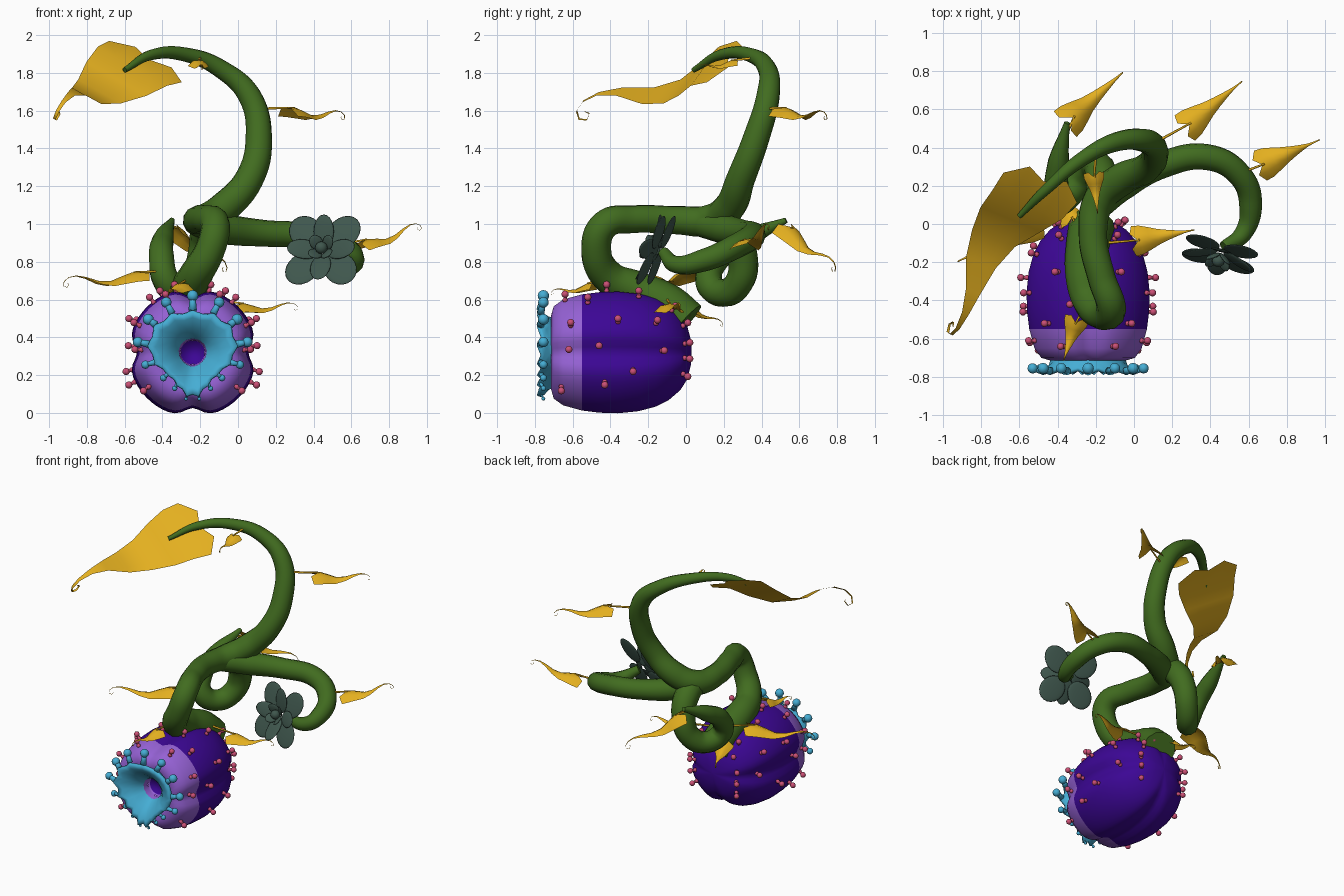
import bpy, bmesh, math
from mathutils import Vector, Matrix

if "Cube" in bpy.data.objects:
    bpy.data.objects.remove(bpy.data.objects["Cube"])

def material(name, rgb):
    m = bpy.data.materials.new(name)
    m.diffuse_color = (*rgb, 1)
    m.use_nodes = True
    m.node_tree.nodes["Principled BSDF"].inputs["Base Color"].default_value = m.diffuse_color
    return m

GREEN = material("vine green", (0.053, 0.15, 0.014))
YELLOW = material("leaf yellow", (0.77, 0.43, 0.014))
DARK = material("deep purple", (0.045, 0.002, 0.30))
LIGHT = material("light purple", (0.30, 0.12, 0.66))
CYAN = material("mouth cyan", (0.06, 0.42, 0.66))
PINK = material("knob pink", (0.60, 0.08, 0.18))
SLATE = material("flower slate", (0.05, 0.095, 0.075))

def finish(bm, name, mats, normals=True):
    if normals:
        bmesh.ops.recalc_face_normals(bm, faces=bm.faces)
    me = bpy.data.meshes.new(name)
    bm.to_mesh(me)
    bm.free()
    for m in mats:
        me.materials.append(m)
    for p in me.polygons:
        p.use_smooth = True
    ob = bpy.data.objects.new(name, me)
    bpy.context.collection.objects.link(ob)
    return ob

def tube(name, pts, mat, sides=4):
    """Tapered tube through (x, y, z, radius) points."""
    cu = bpy.data.curves.new(name, 'CURVE')
    cu.dimensions = '3D'
    cu.bevel_depth = 1
    cu.bevel_resolution = sides
    cu.use_fill_caps = True
    cu.resolution_u = 8
    sp = cu.splines.new('BEZIER')
    sp.bezier_points.add(len(pts) - 1)
    for bp, (x, y, z, r) in zip(sp.bezier_points, pts):
        bp.co = (x, y, z)
        bp.radius = r
        bp.handle_left_type = bp.handle_right_type = 'AUTO'
    cu.materials.append(mat)
    ob = bpy.data.objects.new(name, cu)
    bpy.context.collection.objects.link(ob)
    bpy.ops.object.select_all(action='DESELECT')
    ob.select_set(True)
    bpy.context.view_layer.objects.active = ob
    bpy.ops.object.convert(target='MESH')

def knob(bm, p, q, stalk, ball):
    """Thin stalk from p to q with a ball at q."""
    p, q = Vector(p), Vector(q)
    rot = (q - p).to_track_quat('Z', 'Y').to_matrix().to_4x4()
    bmesh.ops.create_cone(bm, segments=8, radius1=stalk * 1.5, radius2=stalk, depth=(q - p).length,
                          cap_ends=True, matrix=Matrix.Translation((p + q) / 2) @ rot)
    bmesh.ops.create_uvsphere(bm, u_segments=12, v_segments=8, radius=ball,
                              matrix=Matrix.Translation(q))

def loft(bm, rings, mat_rule):
    vs = [[bm.verts.new(p) for p in r] for r in rings]
    n = len(vs[0])
    for i in range(len(vs) - 1):
        for j in range(n):
            k = (j + 1) % n
            f = bm.faces.new((vs[i][j], vs[i][k], vs[i + 1][k], vs[i + 1][j]))
            f.material_index = mat_rule(i)
    return vs

# lobed pumpkin-like body, lying along y
CX, CZ, SEG = -0.24, 0.32, 64
PROFILE = [(-0.62, 0.2), (-0.69, 0.42), (-0.715, 0.6), (-0.70, 0.76), (-0.65, 0.87), (-0.55, 0.955),
           (-0.46, 0.99), (-0.36, 1.0), (-0.25, 0.965), (-0.16, 0.89), (-0.09, 0.78),
           (-0.03, 0.62), (0.005, 0.45), (0.025, 0.22), (0.03, 0.02)]

def lobe(a):
    d = abs((a + math.pi / 4) % (math.pi / 2) - math.pi / 4)
    return 0.342 * (1 - 0.14 * math.exp(-(d / 0.2) ** 2))

def on_body(y, s, a):
    r = lobe(a) * s
    return Vector((CX + r * math.cos(a), y, CZ + r * math.sin(a)))

bm = bmesh.new()
rings = [[on_body(y, s, 2 * math.pi * j / SEG) for j in range(SEG)] for y, s in PROFILE]
vs = loft(bm, rings, lambda i: 1 if i < 5 else 0)
bm.faces.new(vs[-1])
finish(bm, "body", [DARK, LIGHT])

# pink knobs scattered on the body, mirrored left and right
def scale_at(y):
    for (y0, s0), (y1, s1) in zip(PROFILE[2:], PROFILE[3:]):
        if min(y0, y1) <= y <= max(y0, y1) and y1 > y0:
            return s0 + (s1 - s0) * (y - y0) / (y1 - y0)
    return 0.5

SPOTS = [(-.64, 65), (-.52, 52), (-.42, 75), (-.61, 27), (-.36, 28), (-.16, 30), (-.62, 3), (-.46, 6),
         (-.13, 2), (-.28, -16), (-.43, -27), (-.66, -38), (-.02, -35), (-.02, 45), (-.01, 15),
         (-.01, -10), (-.02, 70), (-.25, 62), (-.08, 58)]
bm = bmesh.new()
for y, deg in SPOTS:
    for a in (math.radians(deg), math.pi - math.radians(deg)):
        p = on_body(y, scale_at(y), a)
        d = Vector((math.cos(a), max(0, (y + 0.2) * 6), math.sin(a))).normalized()
        knob(bm, p - d * 0.02, p + d * 0.04, 0.008, 0.019)
        bmesh.ops.create_uvsphere(bm, u_segments=10, v_segments=6, radius=.014,
                                  matrix=Matrix.Translation(p + d * .006))
finish(bm, "body_knobs", [PINK])

# funnel mouth: shield-shaped rim with a knob at each point
HALF = [(0, .30, .03), (.14, .265, .028), (.235, .175, .029), (.29, .055, .027), (.25, -.065, .022),
        (.155, -.135, .018), (.095, -.19, .014), (.035, -.245, .010)]
RIM_SCALE = [.78, .82, .88, .84, .82, .84, .88, .92]
points = [(x, z, s, k) for (x, z, s), k in zip(HALF, RIM_SCALE)]
points += [(-x, z, s, k) for x, z, s, k in reversed(points[1:])]
rim = []
for i, (x, z, s, k) in enumerate(points):
    x2, z2, _, k2 = points[(i + 1) % len(points)]
    m = (k + k2) / 4 * .95
    rim += [(x * k, z * k - .01), ((x + x2) * m, (z + z2) * m - .01)]

def mouth_ring(y, k, mix):
    out = []
    for i, (x, z) in enumerate(rim):
        l = math.hypot(x, z)
        r = (k * l) * (1 - mix) + k * 0.2 * mix
        wave = .01 * (1 - mix) * (1 if i % 2 else -1)
        out.append((CX + x / l * r, y + wave, CZ + z / l * r))
    return out

bm = bmesh.new()
loft(bm, [mouth_ring(-0.68, .85, .5), mouth_ring(-0.73, .88, .2), mouth_ring(-0.76, 1.0, 0),
          mouth_ring(-0.78, .97, 0), mouth_ring(-0.77, .83, .1), mouth_ring(-0.735, .62, .4),
          mouth_ring(-0.69, .45, .7), mouth_ring(-0.66, .36, .8)], lambda i: 0)
finish(bm, "mouth_funnel", [CYAN])
bm = bmesh.new()
vs = loft(bm, [mouth_ring(-0.66, .36, .8), mouth_ring(-0.62, .33, 1), mouth_ring(-0.60, .32, 1)],
          lambda i: 1)
bm.faces.new(vs[-1]).material_index = 0
finish(bm, "throat", [DARK, LIGHT])
bm = bmesh.new()
for x, z, s, k in points:
    knob(bm, (CX + x * k * .95, -0.77, CZ + z * k * .95), (CX + x, -0.755, CZ + z), s * 0.5, s)
finish(bm, "mouth_knobs", [CYAN])

# vines
tube("main_stem", [(-.22, 0, .48, .12), (-.24, -.10, .57, .115), (-.26, -.26, .65, .10),
                   (-.23, -.41, .72, .088), (-.15, -.475, .86, .08), (-.12, -.43, .995, .077),
                   (-.17, -.28, 1.025, .074), (-.215, -.05, 1.02, .076), (-.18, .13, 1.02, .085),
                   (-.07, .23, 1.09, .085), (.06, .29, 1.24, .076), (.11, .37, 1.45, .07),
                   (.06, .435, 1.68, .062), (-.09, .43, 1.82, .05), (-.27, .34, 1.895, .038),
                   (-.46, .18, 1.895, .028), (-.60, .04, 1.815, .014)], GREEN)
tube("flower_branch", [(-.2, .08, 1.0, .07), (-.05, .21, .97, .08), (.15, .31, .95, .07),
                       (.38, .35, .935, .068), (.55, .26, .88, .065), (.61, .1, .81, .06),
                       (.57, -.05, .785, .047), (.47, -.12, .85, .03)], GREEN)
tube("coiled_branch", [(-.18, .08, 1.02, .07), (-.17, .23, .96, .085), (-.19, .30, .82, .08),
                       (-.23, .28, .69, .077), (-.31, .19, .635, .074), (-.38, .12, .70, .072),
                       (-.405, .17, .82, .068), (-.395, .32, .92, .057), (-.35, .53, 1.02, .015)], GREEN)

# leaves: (along, rise, width) rows, heart-shaped base and curled tip
ROWS = [(0, 0, 1), (.12, 0, .95), (.25, -.03, .76), (.4, -.07, .52), (.55, -.05, .34), (.7, .01, .19),
        (.82, .04, .09), (.92, .03, .05), (.98, -.01, .04), (.99, -.06, .035), (.95, -.08, .03),
        (.92, -.05, .025), (.94, -.03, .01)]

def leaf(name, base, tip, width, side=None, bow=0.0, stem=None):
    B, T = Vector(base), Vector(tip)
    L = (T - B).length
    d = (T - B).normalized()
    s = Vector(side) if side else d.cross(Vector((0, 0, 1)))
    s = (s - d * s.dot(d)).normalized()
    n = s.cross(d)
    if n.z < 0:
        n = -n
    bm = bmesh.new()
    grid = []
    for i, (u, h, w) in enumerate(ROWS):
        if side and .2 < u < .6:      # the large leaf stays broader
            h, w = h - .02, w + .06
        row = []
        for t in (-1, -.5, 0, .5, 1):
            lobes = (-.04, -.09, 0) if side else (.07, -.05, 0)
            back = lobes[int(abs(t) * 2)] if i == 0 else 0
            sag = -0.6 * width * w * t * t if not side else 0
            row.append(bm.verts.new(B + d * L * (u + back) + n * (h * L + sag)
                                    + s * (width * w * t + bow * math.sin(math.pi * min(u, 1)))))
        grid.append(row)
    for a, b in zip(grid, grid[1:]):
        for j in range(4):
            bm.faces.new((a[j], a[j + 1], b[j + 1], b[j]))
    bm.normal_update()
    bm.faces.ensure_lookup_table()
    if bm.faces[1].normal.z < 0:
        bmesh.ops.reverse_faces(bm, faces=bm.faces)
    finish(bm, name, [YELLOW], False)
    if stem:
        tube(name + "_stalk", [(*stem, .008), (*(B + d * L * .1), .005)], YELLOW, 1)

leaf("large_leaf", (-.49, .19, 1.86), (-.96, -.60, 1.60), .235, (.35, -.22, -.24), -.04)
leaf("upper_leaf", (.27, .505, 1.62), (.57, .75, 1.58), .085, stem=(.1, .42, 1.61))
leaf("right_leaf", (.65, .30, .91), (.97, .44, 1.0), .085, stem=(.54, .26, .89))
leaf("base_right_leaf", (0, -.09, .58), (.32, -.03, .57), .08, stem=(-.16, -.1, .6))
leaf("left_leaf", (-.51, .0, .75), (-.93, -.20, .70), .085, stem=(-.38, .12, .75))
leaf("coil_tip_leaf", (-.34, .54, 1.0), (-.05, .80, .77), .09, stem=(-.36, .45, .99))
leaf("front_leaf", (-.30, -.50, .69), (-.37, -.72, .64), .065, stem=(-.24, -.4, .72))
leaf("top_leaf", (-.21, .26, 1.87), (-.19, .05, 1.83), .055, stem=(-.2, .37, 1.88))
leaf("base_back_leaf", (-.32, .02, .58), (-.38, .20, .47), .07, stem=(-.26, -.08, .58))

# flower: three whorls of cupped petals and a bud
centre = Vector((.45, -.155, .86))
frame = Matrix.Translation(centre) @ Vector((-.25, -1, .40)).to_track_quat('Z', 'Y').to_matrix().to_4x4()
bm = bmesh.new()
for start, r, h, a, b, tilt in ((45, .145, 0, .1, .085, 2), (0, .1, .02, .09, .055, 20),
                                (45, .045, .035, .045, .035, 45)):
    for k in range(4):
        m = (frame @ Matrix.Rotation(math.radians(start + 90 * k), 4, 'Z')
             @ Matrix.Translation((r, 0, h)) @ Matrix.Rotation(math.radians(-tilt), 4, 'Y')
             @ Matrix.Diagonal((a, b, .009, 1)))
        bmesh.ops.create_uvsphere(bm, u_segments=20, v_segments=10, radius=1, matrix=m)
bmesh.ops.create_uvsphere(bm, u_segments=14, v_segments=10, radius=.033,
                          matrix=frame @ Matrix.Translation((0, 0, .04)))
finish(bm, "flower", [SLATE])
